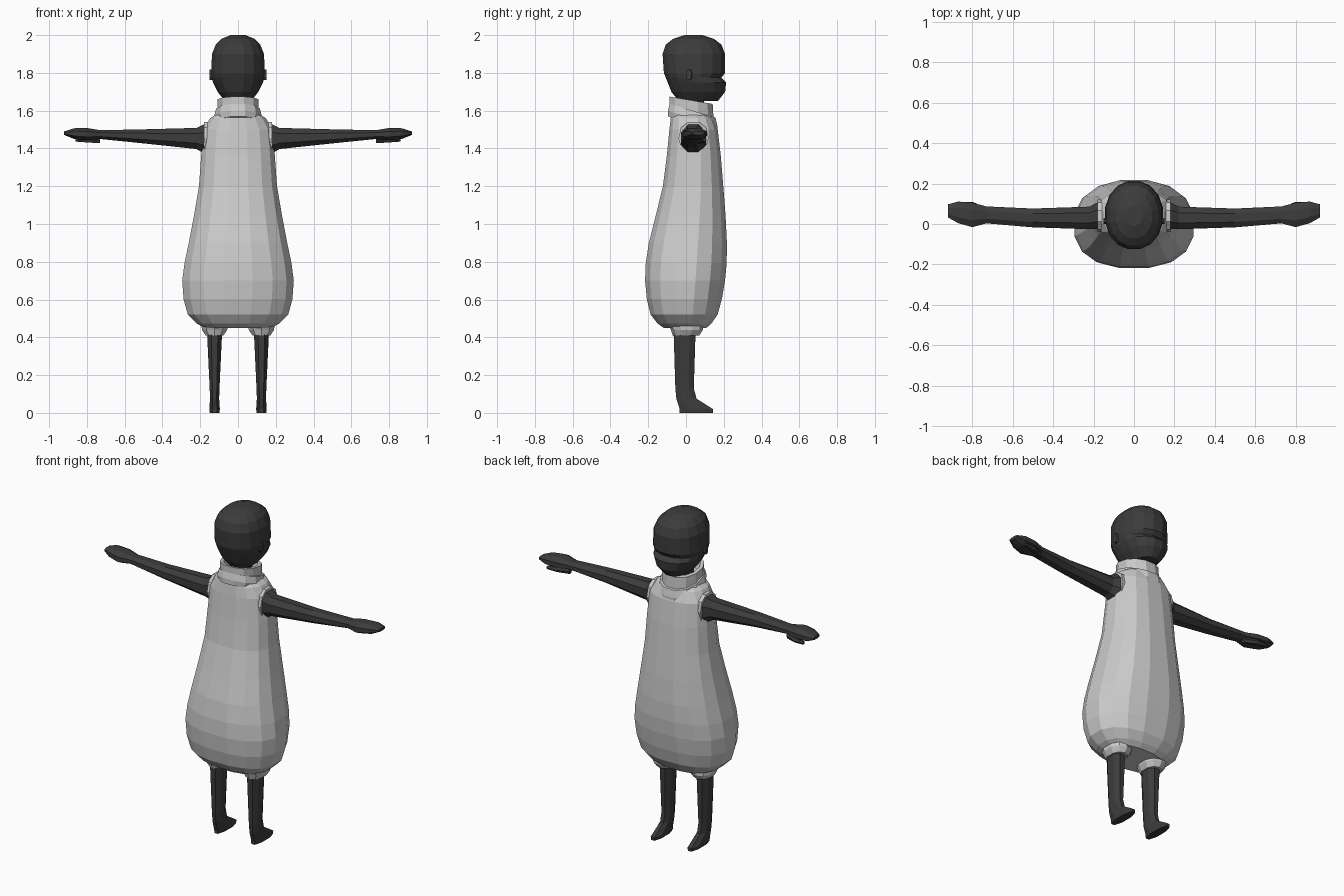
import bpy, bmesh
from math import cos, sin, pi

cube = bpy.data.objects.get("Cube")
if cube:
    bpy.data.objects.remove(cube, do_unlink=True)


def material(name, value):
    mat = bpy.data.materials.new(name)
    mat.use_nodes = True
    colour = (value, value, value, 1)
    mat.diffuse_color = colour
    shader = mat.node_tree.nodes["Principled BSDF"]
    shader.inputs["Base Color"].default_value = colour
    shader.inputs["Roughness"].default_value = 0.8
    return mat


cloth = material("pale grey cloth", 0.6)
skin = material("dark grey skin", 0.045)


def refine(rings):
    """Insert a smoothly interpolated ring between each neighbouring pair."""
    result = []
    last = len(rings) - 1
    for index in range(last):
        before = rings[max(index - 1, 0)]
        start = rings[index]
        end = rings[index + 1]
        after = rings[min(index + 2, last)]
        middle = [(9 * (b + c) - a - d) / 16 for a, b, c, d in zip(before, start, end, after)]
        result += [start, middle]
    return result + [rings[last]]


def squash(value, power):
    """Turn a circle coordinate into one on a rounder-cornered superellipse."""
    sign = 1 if value >= 0 else -1
    return sign * abs(value) ** (2 / power)


def add_mesh(name, bm, mat, mirror):
    bmesh.ops.recalc_face_normals(bm, faces=bm.faces)
    mesh = bpy.data.meshes.new(name)
    bm.to_mesh(mesh)
    bm.free()
    mesh.materials.append(mat)
    obj = bpy.data.objects.new(name, mesh)
    bpy.context.collection.objects.link(obj)
    if mirror:
        obj.modifiers.new("Mirror", "MIRROR")


def loft(name, mat, rings, sides=8, power=2.2, centre=0, rise=0, tilt=0, sideways=False, mirror=False):
    """Skin rings of (position, half size, back y, front y) along z, or along x if sideways.

    The half size is measured about the centre, which may rise along the part.
    The tilt lowers or lifts the front of every ring.
    """
    bm = bmesh.new()
    loops = []
    for position, half, back, front in rings:
        loop = []
        for step in range(sides):
            angle = 2 * pi * (step + 0.5) / sides
            across = centre + rise * position + half * squash(cos(angle), power)
            depth = (front - back) / 2 * squash(sin(angle), power)
            y = (front + back) / 2 + depth
            along = position + tilt * depth
            point = (along, y, across) if sideways else (across, y, along)
            loop.append(bm.verts.new(point))
        loops.append(loop)
    for low, high in zip(loops, loops[1:]):
        for step in range(sides):
            after = (step + 1) % sides
            bm.faces.new((low[step], low[after], high[after], high[step]))
    bm.faces.new(loops[0])
    bm.faces.new(loops[-1])
    add_mesh(name, bm, mat, mirror)


# Balloon-shaped garment, full at the hips and narrow at the shoulders
garment_rings = [
    (.45, .18, -.12, .11),
    (.52, .27, -.19, .17),
    (.7, .3, -.22, .21),
    (.9, .265, -.2, .22),
    (1.2, .21, -.125, .2),
    (1.5, .185, -.09, .17),
    (1.58, .12, -.08, .13),
]
loft("garment", cloth, refine(garment_rings), sides=16, power=2.4)

# Roll collar: a hanging flap below a standing band, both lower at the front
flap_rings = [
    (1.53, .12, -.1, .17),
    (1.56, .13, -.1, .17),
    (1.6, .12, -.09, .16),
]
loft("collar_flap", cloth, flap_rings, sides=12, tilt=-.3)

band_rings = [
    (1.57, .11, -.09, .15),
    (1.655, .112, -.09, .145),
    (1.655, .09, -.07, .12),
    (1.61, .08, -.05, .1),
]
loft("collar_band", cloth, band_rings, sides=12, tilt=-.17)

# Neck
neck_rings = [(height, .06, -.04, .1) for height in (1.5, 1.7)]
loft("neck", skin, neck_rings)

# Head, with a crease across the face under the brow
head_rings = [
    (1.65, .07, -.04, .17),
    (1.7, .11, -.08, .21),
    (1.75, .135, -.1, .215),
    (1.775, .14, -.11, .19),
    (1.8, .145, -.12, .21),
    (1.9, .14, -.127, .21),
    (1.95, .12, -.11, .19),
    (1.98, .09, -.07, .15),
    (2, .04, -.01, .09),
]
loft("head", skin, head_rings, sides=16)

# Ears
ear_rings = [(.12, .03, 0, .04), (.15, .03, 0, .03)]
loft("ears", skin, ear_rings, centre=1.79, sideways=True, mirror=True)

# Armhole rims
rim_rings = [(x, .09, -.04, .12) for x in (.1, .18)]
loft("armhole_rims", cloth, rim_rings, sides=10, centre=1.455, sideways=True, mirror=True)

# Arms running out into flat hands
arm_rings = [
    (.1, .08, -.03, .11),
    (.185, .08, -.03, .11),
    (.22, .06, -.03, .09),
    (.5, .04, -.02, .08),
    (.73, .025, 0, .09),
    (.8, .035, -.02, .11),
    (.87, .03, 0, .115),
    (.92, .01, .03, .1),
]
loft("arms", skin, arm_rings, centre=1.444, rise=.04, sideways=True, mirror=True)

# Thumbs below the front edge of each hand
thumb_rings = [
    (.73, .02, .05, .08),
    (.8, .015, .07, .11),
    (.86, .01, .09, .11),
]
loft("thumbs", skin, thumb_rings, sides=6, centre=1.445, sideways=True, mirror=True)

# Leg cuffs
cuff_rings = [
    (.41, .05, -.07, .07),
    (.44, .07, -.08, .09),
    (.48, .075, -.1, .09),
]
loft("leg_cuffs", cloth, cuff_rings, sides=10, centre=.124, mirror=True)

# Legs tapering down to thin feet with long toes
leg_rings = [
    (0, .027, -.04, .15),
    (.02, .03, -.04, .15),
    (.075, .026, -.055, .06),
    (.13, .028, -.06, .045),
    (.43, .043, -.07, .055),
]
loft("legs", skin, leg_rings, centre=.124, mirror=True)
